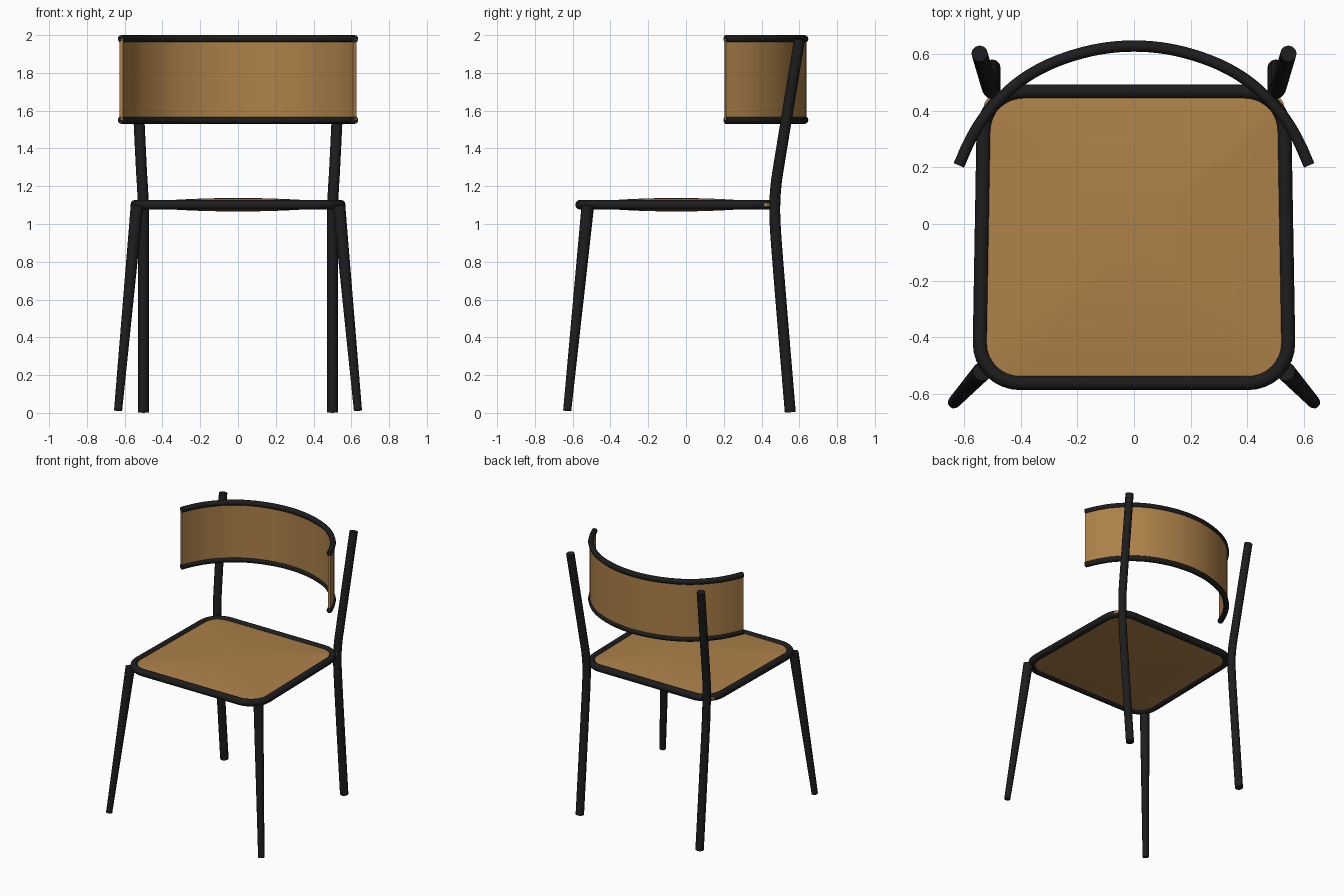
import bpy, bmesh, math
from mathutils import Vector

if "Cube" in bpy.data.objects:
    bpy.data.objects.remove(bpy.data.objects["Cube"])


def material(name, col):
    m = bpy.data.materials.new(name)
    m.diffuse_color = (*col, 1)
    m.use_nodes = True
    m.node_tree.nodes["Principled BSDF"].inputs["Base Color"].default_value = m.diffuse_color
    return m


black = material("black metal", (0.012, 0.012, 0.012))
wood = material("tan wood", (0.42, 0.22, 0.067))


def smooth(ob):
    bpy.ops.object.select_all(action='DESELECT')
    ob.select_set(True)
    bpy.context.view_layer.objects.active = ob
    bpy.ops.object.shade_smooth_by_angle(angle=math.radians(40))


def spline(pts, n=6):
    """Catmull-Rom curve through the points."""
    p = [Vector(q) for q in pts]
    p = [2 * p[0] - p[1]] + p + [2 * p[-1] - p[-2]]
    out = []
    for a, b, c, d in zip(p, p[1:], p[2:], p[3:]):
        for i in range(n):
            t = i / n
            out.append(0.5 * (2 * b + (c - a) * t + (2 * a - 5 * b + 4 * c - d) * t * t
                              + (3 * b - a - 3 * c + d) * t ** 3))
    return out + [p[-2]]


def tube(name, pts, radii, cyclic=False):
    """Round tube along a path, radius running from radii[0] to radii[1]."""
    cu = bpy.data.curves.new(name, 'CURVE')
    cu.dimensions = '3D'
    cu.bevel_depth = 1
    cu.bevel_resolution = 4
    cu.use_fill_caps = True
    s = cu.splines.new('POLY')
    s.points.add(len(pts) - 1)
    for i, (p, q) in enumerate(zip(s.points, pts)):
        p.co = (*q, 1)
        p.radius = radii[0] + (radii[1] - radii[0]) * i / (len(pts) - 1)
    s.use_cyclic_u = cyclic
    ob = bpy.data.objects.new(name, cu)
    bpy.context.collection.objects.link(ob)
    bpy.ops.object.select_all(action='DESELECT')
    ob.select_set(True)
    bpy.context.view_layer.objects.active = ob
    bpy.ops.object.convert(target='MESH')
    ob = bpy.context.object
    ob.data.materials.clear()
    ob.data.materials.append(black)
    smooth(ob)
    return ob


def mesh_object(name, bm, mat):
    bmesh.ops.recalc_face_normals(bm, faces=bm.faces)
    me = bpy.data.meshes.new(name)
    bm.to_mesh(me)
    bm.free()
    me.materials.append(mat)
    ob = bpy.data.objects.new(name, me)
    bpy.context.collection.objects.link(ob)
    smooth(ob)
    return ob


def outline(front_w, back_w, y0, y1, r_front, r_back, n=8):
    """Rounded, slightly tapered square, counter-clockwise."""
    out = []
    for sx, w, y, r, a0 in ((1, front_w, y0, r_front, -90), (1, back_w, y1, r_back, 0),
                            (-1, back_w, y1, r_back, 90), (-1, front_w, y0, r_front, 180)):
        cy = y + r if y < 0 else y - r
        for i in range(n + 1):
            a = math.radians(a0 + 90 * i / n)
            out.append((sx * (w - r) + r * math.cos(a), cy + r * math.sin(a)))
    return out


# seat frame
tube("seat_frame", [(x, y, 1.102) for x, y in outline(0.543, 0.53, -0.56, 0.467, 0.14, 0.14)],
     (0.026, 0.026), True)

# seat panel: shallow lens, domed above and below
rim = outline(0.54, 0.53, -0.555, 0.452, 0.13, 0.04)
bm = bmesh.new()
scales = (0.15, 0.35, 0.55, 0.75, 0.9, 1.0)
edges = []
for side in (1, -1):
    rings = []
    for s in scales:
        z = 1.102 + side * (0.01 + 0.026 * (1 - s * s))
        rings.append([bm.verts.new((x * s, -0.05 + (y + 0.05) * s, z)) for x, y in rim])
    bm.faces.new(rings[0])
    edges.append(rings[-1])
    for a, b in zip(rings, rings[1:]):
        for i in range(len(a)):
            j = (i + 1) % len(a)
            bm.faces.new((a[i], a[j], b[j], b[i]))
a, b = edges
for i in range(len(a)):
    j = (i + 1) % len(a)
    bm.faces.new((a[i], a[j], b[j], b[i]))
mesh_object("seat_panel", bm, wood)

# legs, mirrored left and right
for sx, side in ((-1, "left"), (1, "right")):
    tube("front_leg_" + side, [(sx * 0.635, -0.629, 0.012), (sx * 0.535, -0.52, 1.095)],
         (0.022, 0.034))
    tube("back_leg_" + side, spline([
        (sx * 0.5, 0.552, 0.003), (sx * 0.5, 0.517, 0.42), (sx * 0.5, 0.483, 0.84),
        (sx * 0.5, 0.472, 1.0), (sx * 0.501, 0.47, 1.1), (sx * 0.506, 0.476, 1.2),
        (sx * 0.512, 0.49, 1.3), (sx * 0.528, 0.544, 1.63), (sx * 0.545, 0.601, 1.978)], 4),
        (0.029, 0.029))

# backrest: bent panel with a rail along top and bottom
half = [(0.15, 0.612), (0.3, 0.563), (0.42, 0.49), (0.52, 0.388), (0.577, 0.298), (0.618, 0.207)]
arc = spline([(-x, y, 0) for x, y in reversed(half)] + [(0, 0.628, 0)] +
             [(x, y, 0) for x, y in half], 5)
for z, name in ((1.55, "lower"), (1.98, "upper")):
    tube("backrest_rail_" + name, [(p.x, p.y, z) for p in arc], (0.02, 0.02))

bm = bmesh.new()
cols = []
for i, p in enumerate(arc):
    t = (arc[min(i + 1, len(arc) - 1)] - arc[max(i - 1, 0)]).normalized()
    nrm = Vector((-t.y, t.x, 0)) * 0.009
    cols.append([bm.verts.new((q.x, q.y, z)) for q, z in
                 ((p + nrm, 1.55), (p + nrm, 1.98), (p - nrm, 1.98), (p - nrm, 1.55))])
for a, b in zip(cols, cols[1:]):
    for k in range(4):
        m = (k + 1) % 4
        bm.faces.new((a[k], a[m], b[m], b[k]))
bm.faces.new(cols[0])
bm.faces.new(cols[-1])
mesh_object("backrest_panel", bm, wood)
